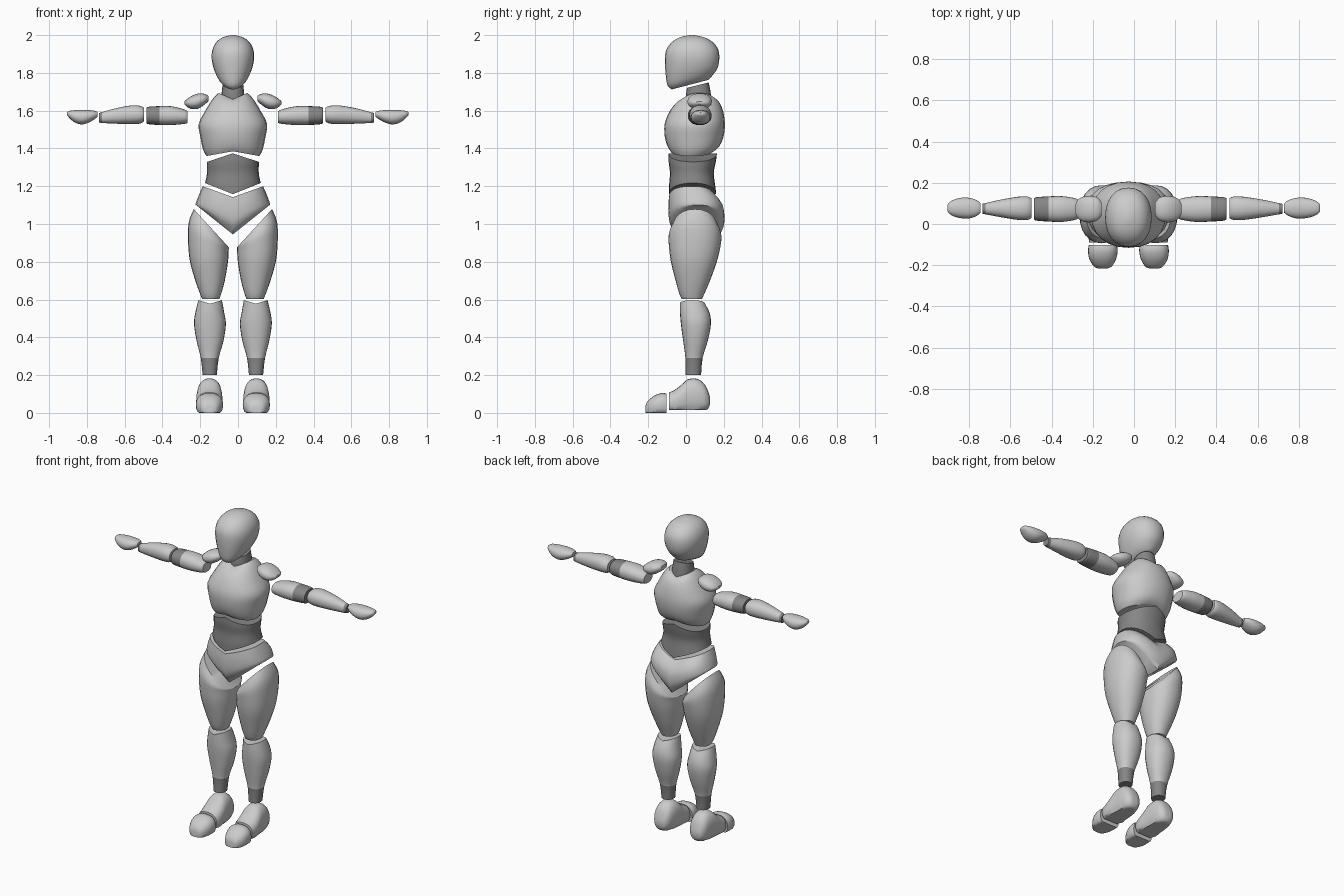
import bpy, bmesh, math

MID = -0.027   # the body sits slightly off the middle because the arms differ in length
N = 24         # sides of every cross-section


def material(name, v):
    m = bpy.data.materials.new(name)
    m.diffuse_color = (v, v, v, 1)
    return m


LIGHT = material("light_grey", 0.60)
DARK = material("dark_grey", 0.24)


def smooth_rows(rows, steps=3):
    """Catmull-Rom interpolation between cross-sections."""
    out = []
    for i in range(len(rows) - 1):
        p0, p1 = rows[max(i - 1, 0)], rows[i]
        p2, p3 = rows[i + 1], rows[min(i + 2, len(rows) - 1)]
        for s in range(steps):
            t = s / steps
            out.append([b + 0.5 * t * (c - a + t * (2*a - 5*b + 4*c - d + t * (3*(b - c) + d - a)))
                        for a, b, c, d in zip(p0, p1, p2, p3)])
    return out + [list(rows[-1])]


def loft(name, rows, axis="z", side=1, power=2.2, dark=None, floor=None, reach=1.0):
    """Row: position, u min, u max, v min, v max, tilt along u, tilt along v, v-shape along u."""
    rows = smooth_rows([tuple(r) + (0,) * (8 - len(r)) for r in rows])
    bm = bmesh.new()
    rings = []
    for t, u0, u1, v0, v1, tu, tv, vee in rows:
        ring = []
        for k in range(N):
            a = 2 * math.pi * k / N
            c, s = math.cos(a), math.sin(a)
            du = math.copysign(abs(c) ** (2 / power), c) * (u1 - u0) / 2
            dv = math.copysign(abs(s) ** (2 / power), s) * (v1 - v0) / 2
            u, v = (u0 + u1) / 2 + du, (v0 + v1) / 2 + dv
            w = t + tu * du + tv * dv + vee * abs(du)
            if axis == "x":
                w = 0.24 + (w - 0.24) * reach if w > 0.24 else w
            x, y, z = {"z": (u, v, w), "x": (w, u, v), "y": (u, w, v)}[axis]
            if floor is not None:
                z = max(z, floor)
            ring.append(bm.verts.new((side * x, y, z)))
        rings.append(ring)
    for i in range(len(rings) - 1):
        shade = 1 if dark and dark(0.5 * (rows[i][0] + rows[i + 1][0])) else 0
        for k in range(N):
            j = (k + 1) % N
            f = bm.faces.new((rings[i][k], rings[i][j], rings[i + 1][j], rings[i + 1][k]))
            f.material_index = shade
    # caps made of strips running across the part
    for ring, row in ((rings[0], rows[0]), (rings[-1], rows[-1])):
        for k in range(N // 2):
            q = [ring[k], ring[k + 1], ring[(N - k - 1) % N], ring[(N - k) % N]]
            f = bm.faces.new(list(dict.fromkeys(q)))
            f.material_index = 1 if dark and dark(row[0]) else 0
    bmesh.ops.recalc_face_normals(bm, faces=bm.faces)
    me = bpy.data.meshes.new(name)
    bm.to_mesh(me)
    bm.free()
    me.materials.append(LIGHT)
    me.materials.append(DARK)
    ob = bpy.data.objects.new(name, me)
    ob.location.x = MID
    bpy.context.collection.objects.link(ob)
    bpy.context.view_layer.objects.active = ob
    ob.select_set(True)
    bpy.ops.object.shade_smooth_by_angle(angle=math.radians(40))
    ob.select_set(False)


def everywhere(t):
    return True


def sym(z, w, v0, v1, *tilts):
    return (z, -w, w, v0, v1) + tilts


# head and neck
loft("head", [sym(1.738, .04, -.075, .12, 0, .26), sym(1.76, .07, -.098, .14, 0, .22),
              sym(1.81, .097, -.108, .166, 0, .1), sym(1.87, .112, -.112, .176),
              sym(1.92, .109, -.105, .172), sym(1.96, .09, -.078, .145),
              sym(1.985, .06, -.04, .105), sym(1.998, .02, .005, .055), sym(2.0, .002, .028, .032)])
loft("neck", [sym(1.65, .066, .0, .135, 0, .1), sym(1.69, .06, 0, .13, 0, .15),
              sym(1.735, .055, .005, .12, 0, .25)], dark=everywhere)

# torso
loft("chest", [sym(1.385, .14, -.08, .14, 0, 0, -.18), sym(1.41, .158, -.097, .175, 0, 0, -.1),
               sym(1.46, .172, -.112, .198), sym(1.53, .181, -.113, .206),
               sym(1.6, .146, -.085, .196), sym(1.645, .108, -.045, .175, 0, 0, .15),
               sym(1.66, .075, -.005, .145, 0, 0, .45)])
loft("waist", [sym(1.158, .148, -.09, .16, 0, 0, .4), sym(1.2, .143, -.09, .155, 0, 0, .25),
               sym(1.27, .137, -.085, .147), sym(1.33, .137, -.092, .158, 0, 0, -.15),
               sym(1.374, .137, -.092, .164, 0, 0, -.33)], dark=everywhere)
loft("pelvis", [sym(.945, .194, -.05, .18, 0, 0, .8), sym(1.0, .197, -.085, .202, 0, 0, .54),
                sym(1.08, .182, -.094, .197, 0, 0, .38), sym(1.142, .16, -.09, .15, 0, 0, .36)],
     power=2.5)

for side, tag, reach in ((1, "left", 1.0), (-1, "right", 0.925)):
    def part(name, rows, **kw):
        loft(tag + "_" + name, rows, side=side, **kw)

    # legs
    part("thigh", [(.603, .072, .163, -.022, .085), (.63, .062, .174, -.035, .097),
                   (.7, .043, .199, -.055, .127), (.8, .026, .227, -.08, .163),
                   (.88, .022, .237, -.09, .182, .15), (.94, .021, .235, -.092, .187, .6),
                   (.98, .026, .207, -.07, .165, 1.09)])
    part("shin", [(.2, .085, .16, -.003, .08), (.29, .075, .17, -.003, .088),
                  (.38, .05, .192, -.015, .115), (.47, .037, .206, -.027, .132),
                  (.53, .046, .199, -.032, .125), (.578, .058, .183, -.033, .1, 0, 0, .3)],
         dark=lambda t: t < .29)

    # feet
    part("foot", [(-.09, .06, .19, .0, .108), (-.06, .054, .194, -.01, .122),
                  (-.025, .055, .194, -.01, .148), (.01, .058, .19, -.01, .178),
                  (.06, .062, .186, -.005, .18), (.1, .072, .178, .01, .15),
                  (.122, .09, .16, .03, .1), (.128, .11, .14, .055, .075)],
         axis="y", floor=.015, power=2.4)
    part("toes", [(-.215, .1, .15, -.005, .035), (-.205, .08, .168, -.015, .06),
                  (-.17, .06, .19, -.02, .09), (-.13, .052, .196, -.02, .105),
                  (-.102, .056, .192, -.02, .102)], axis="y", floor=0, power=2.4)

    # arms
    arm = dict(axis="x", reach=reach)
    part("shoulder", [(.13, .04, .105, 1.65, 1.678), (.15, .018, .128, 1.632, 1.689),
                      (.185, .008, .137, 1.61, 1.69), (.22, .012, .132, 1.609, 1.677),
                      (.245, .028, .118, 1.622, 1.66), (.258, .05, .095, 1.635, 1.648)], **arm)
    part("upper_arm", [(.24, .03, .115, 1.535, 1.597), (.26, .02, .125, 1.53, 1.607),
                       (.33, .01, .135, 1.524, 1.623), (.4, .012, .134, 1.524, 1.624),
                       (.46, .016, .13, 1.528, 1.621), (.476, .022, .125, 1.533, 1.616)],
         dark=lambda t: t > .4, **arm)
    part("forearm", [(.49, .028, .125, 1.543, 1.615), (.51, .02, .133, 1.532, 1.625),
                     (.56, .02, .132, 1.529, 1.628), (.65, .033, .118, 1.531, 1.613),
                     (.73, .047, .101, 1.535, 1.592), (.746, .05, .098, 1.538, 1.588)],
         dark=lambda t: t > .73, **arm)
    part("hand", [(.755, .055, .1, 1.568, 1.593), (.775, .04, .115, 1.553, 1.6),
                  (.81, .028, .126, 1.535, 1.603), (.85, .027, .128, 1.527, 1.604),
                  (.89, .035, .12, 1.54, 1.602), (.92, .05, .105, 1.565, 1.598),
                  (.93, .065, .09, 1.577, 1.591)], **arm)
